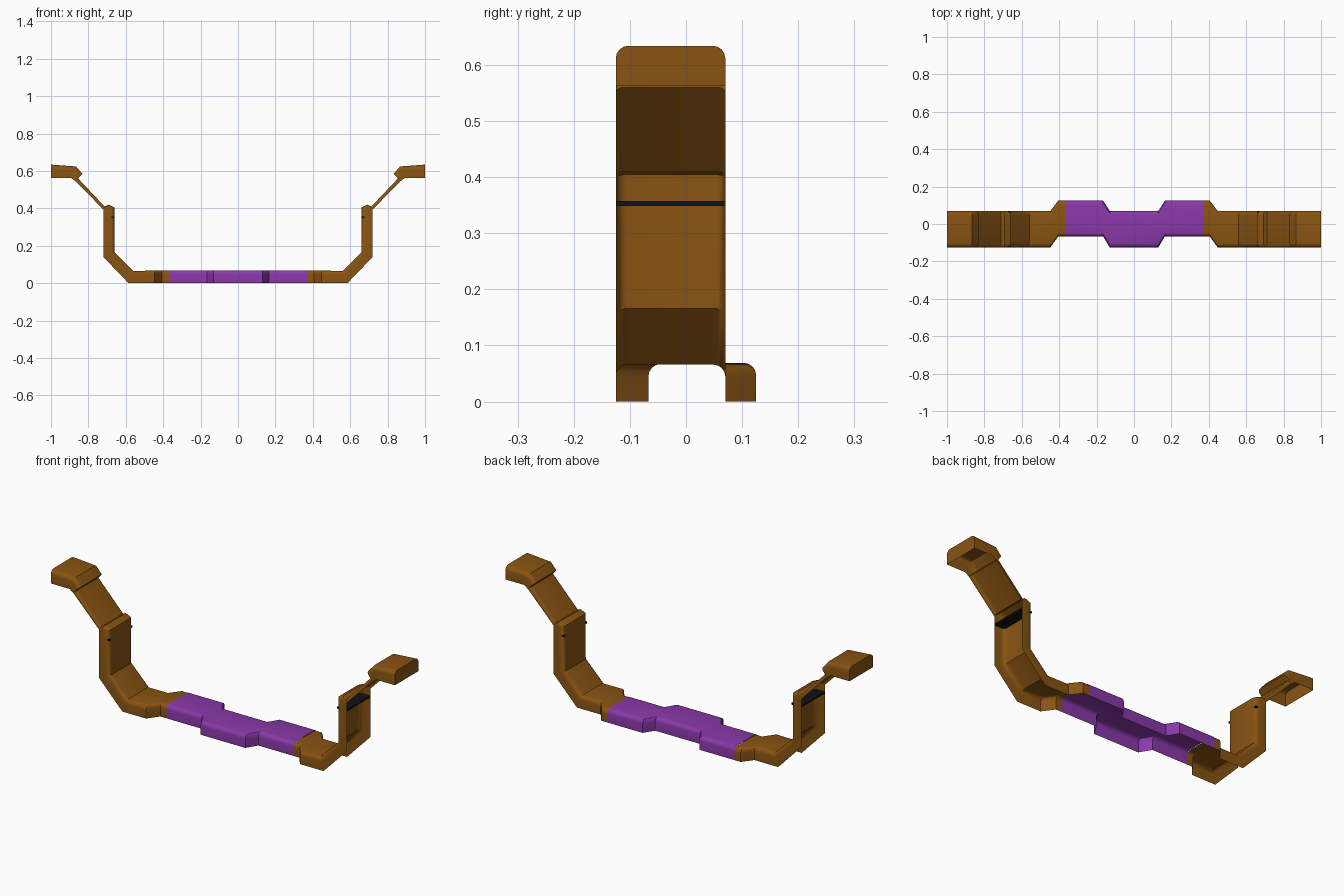
import bpy, bmesh, math
from mathutils import Vector

if "Cube" in bpy.data.objects:
    bpy.data.objects.remove(bpy.data.objects["Cube"])


def material(name, col):
    m = bpy.data.materials.new(name)
    m.diffuse_color = (*col, 1)
    m.use_nodes = True
    m.node_tree.nodes["Principled BSDF"].inputs["Base Color"].default_value = m.diffuse_color
    return m


BROWN = material("warm brown", (0.25, 0.088, 0.006))
PURPLE = material("purple", (0.25, 0.04, 0.39))
BLACK = material("black", (0.006, 0.006, 0.006))


def section(top, rim, y0, y1, radius=0.022, seg=4):
    """Open U-shaped section with rounded corners, from rim up over and down."""
    t, b = Vector((top[0], 0, top[1])), Vector((rim[0], 0, rim[1]))
    depth = (b - t).length
    r = min(radius, depth * 0.7)
    down = (b - t) / depth
    half = []
    for i in range(seg + 1):
        a = math.pi / 2 * i / seg
        half.append((r * (1 - math.sin(a)), r * (1 - math.cos(a))))
    half = [(d, y) for d, y in half][::-1]      # (depth below top, inset)
    half = half[::-1]
    pts = [b + Vector((0, y0, 0))]
    side = [(r * (1 - math.sin(math.pi / 2 * i / seg)),
             r * (1 - math.cos(math.pi / 2 * i / seg))) for i in range(seg + 1)]
    pts += [t + down * d + Vector((0, y0 + y, 0)) for d, y in side]
    pts += [t + down * d + Vector((0, y1 - y, 0)) for d, y in reversed(side)]
    pts.append(b + Vector((0, y1, 0)))
    return pts


def finish(name, bm, mat):
    me = bpy.data.meshes.new(name)
    bm.to_mesh(me)
    bm.free()
    me.materials.append(mat)
    ob = bpy.data.objects.new(name, me)
    bpy.context.collection.objects.link(ob)
    mod = ob.modifiers.new("mirror", 'MIRROR')
    mod.use_axis = (True, False, False)
    mod.merge_threshold = 0.0005
    bpy.ops.object.select_all(action='DESELECT')
    ob.select_set(True)
    bpy.context.view_layer.objects.active = ob
    bpy.ops.object.shade_smooth_by_angle(angle=math.radians(30))
    return ob


def channel(name, stations, mat, cap=False):
    """Loft the channel through (top, rim, y0, y1) stations, mirrored in x."""
    bm = bmesh.new()
    rows = [[bm.verts.new(p) for p in section(*s)] for s in stations]
    for a, b in zip(rows, rows[1:]):
        for i in range(len(a) - 1):
            bm.faces.new((a[i], b[i], b[i + 1], a[i + 1]))
    if cap:
        bm.faces.new(rows[-1][::-1]).normal_update()
        bm.faces.ensure_lookup_table()
        if bm.faces[-1].normal.x < 0:
            bm.faces[-1].normal_flip()
    return finish(name, bm, mat)


LOW = (-0.125, 0.07)     # span of the middle and the arms
HIGH = (-0.067, 0.125)   # span of the offset parts

# purple centre of the bar, with its sideways jogs
channel("center_bar", [((x, 0.069), (x, 0), *w) for x, w in
        ((0, LOW), (0.13, LOW), (0.165, HIGH), (0.37, HIGH))], PURPLE)

# brown bar ends, bends and uprights up to the shoulder
arm = [((x, 0.067), (x, 0), *w) for x, w in
       ((0.37, HIGH), (0.405, HIGH), (0.447, LOW))]
arm += [(t, b, *LOW) for t, b in (
    ((0.56, 0.066), (0.585, 0)),
    ((0.66, 0.166), (0.72, 0.14)),
    ((0.66, 0.405), (0.72, 0.385)),
    ((0.692, 0.42), (0.72, 0.393)),
    # thin slanted strap
    ((0.712, 0.409), (0.723, 0.397)),
    ((0.855, 0.56), (0.87, 0.547)),
    # hollow end pad
    ((0.832, 0.585), (0.875, 0.55)),
    ((0.866, 0.624), (0.892, 0.562)),
    ((1.0, 0.634), (1.0, 0.562)))]
channel("side_arm", arm, BROWN, cap=True)

# thin black cross strip inside each upright
bm = bmesh.new()
bmesh.ops.create_cube(bm, size=1)
for v in bm.verts:
    v.co = (0.6905 + v.co.x * 0.058, -0.0275 + v.co.y * 0.193, 0.353 + v.co.z * 0.009)
finish("cross_strip", bm, BLACK)
